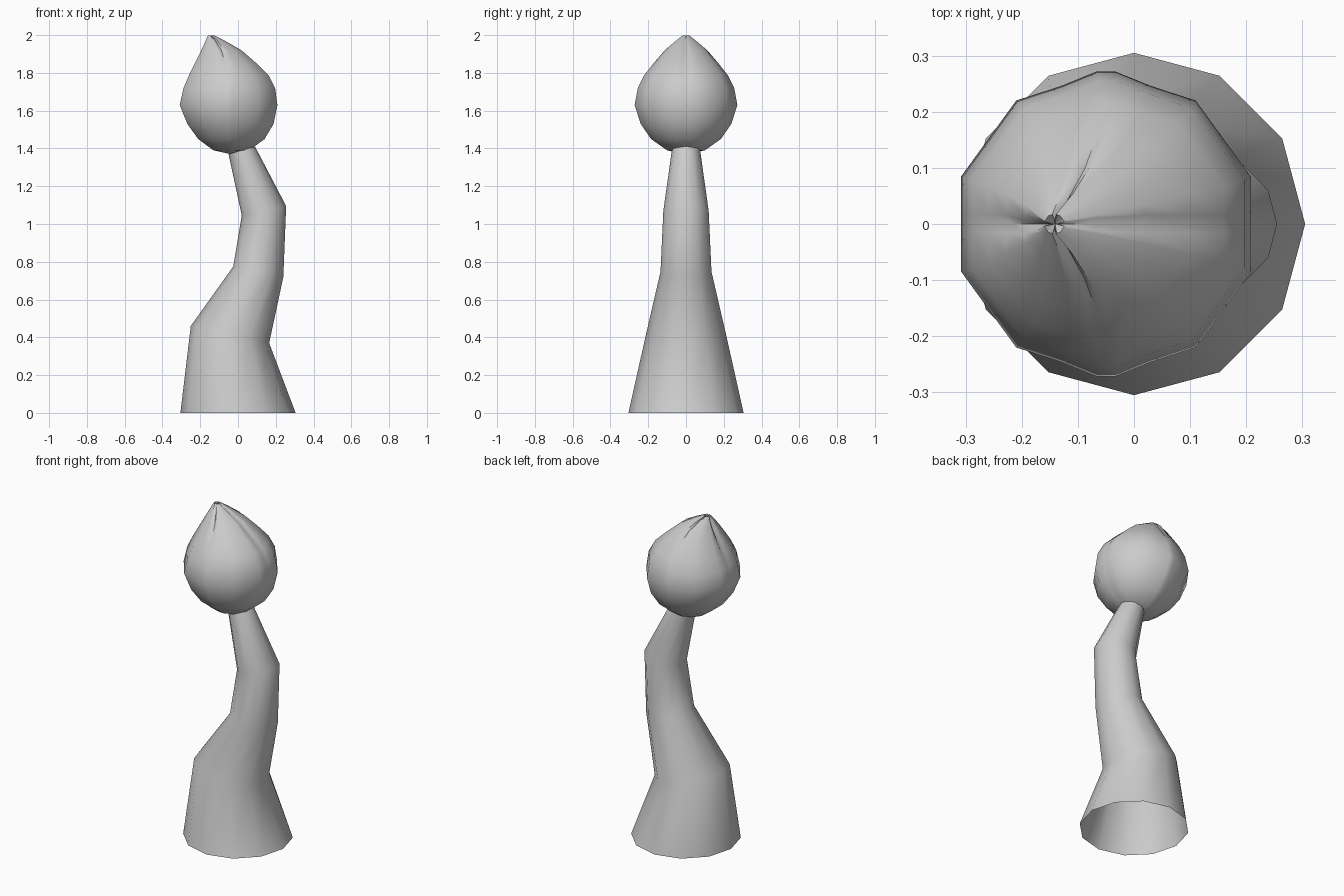
import bpy, bmesh, math
from mathutils import Vector

cube = bpy.data.objects.get("Cube")
if cube:
    bpy.data.objects.remove(cube, do_unlink=True)

grey = bpy.data.materials.new("plain grey")
grey.use_nodes = True
colour = (0.6, 0.6, 0.6, 1)
grey.diffuse_color = colour
grey.node_tree.nodes["Principled BSDF"].inputs["Base Color"].default_value = colour


def loft(name, rings, tip=None, foot=None):
    """Skin a list of equal-length rings, with optional end points."""
    bm = bmesh.new()
    loops = [[bm.verts.new(p) for p in ring] for ring in rings]
    n = len(loops[0])
    for a, b in zip(loops, loops[1:]):
        for i in range(n):
            j = (i + 1) % n
            bm.faces.new((a[i], a[j], b[j], b[i]))
    for point, loop in ((foot, loops[0]), (tip, loops[-1])):
        if point:
            v = bm.verts.new(point)
            for i in range(n):
                bm.faces.new((loop[i], loop[(i + 1) % n], v))
    bmesh.ops.recalc_face_normals(bm, faces=bm.faces)
    mesh = bpy.data.meshes.new(name)
    bm.to_mesh(mesh)
    bm.free()
    obj = bpy.data.objects.new(name, mesh)
    bpy.context.collection.objects.link(obj)
    mesh.materials.append(grey)
    bpy.ops.object.select_all(action="DESELECT")
    obj.select_set(True)
    bpy.context.view_layer.objects.active = obj
    bpy.ops.object.shade_smooth_by_angle(angle=math.radians(65))
    return obj


# Bent stem: tilted rings given by left and right edge points and depth
stem_rings = []
for xl, zl, xr, zr, depth in (
        (-.305, 0, .305, 0, .305),
        (-.25, .46, .165, .37, .212),
        (-.025, .775, .24, .72, .135),
        (.02, 1.045, .255, 1.095, .12),
        (-.05, 1.37, .09, 1.41, .075)):
    left, right = Vector((xl, 0, zl)), Vector((xr, 0, zr))
    mid, half = (left + right) / 2, (right - left) / 2
    angles = [math.tau * i / 12 for i in range(12)]
    stem_rings.append([mid + half * math.cos(a) + Vector((0, depth * math.sin(a), 0))
                       for a in angles])
loft("bent_stem", stem_rings)


# Closed bud: ten-sided rings, creased along four seams
def bud_ring(z, cx, r, crease):
    points = []
    for k in range(20):
        a = math.tau * k / 20
        corner = k % 2 == 1
        radius = r if corner else r * math.cos(math.pi / 10)
        out = Vector((math.cos(a), math.sin(a), 0))
        if k % 5 == 0:
            # groove between two lips
            side = Vector((-out.y, out.x, 0)) * min(.016, r * .2)
            inner = out * (radius - crease)
            points += [out * radius - side, inner, out * radius + side]
        else:
            points.append(out * radius)
    return [p + Vector((cx, 0, z)) for p in points]


bud_profile = (
    (1.39, -.035, .10, 0), (1.45, -.035, .185, 0), (1.53, -.04, .24, 0),
    (1.63, -.05, .272, 0), (1.72, -.046, .255, 0), (1.79, -.049, .22, .004),
    (1.85, -.065, .172, .012), (1.92, -.088, .112, .014),
    (1.97, -.12, .054, .014), (1.998, -.142, .018, .012))
loft("closed_bud", [bud_ring(*row) for row in bud_profile],
     tip=(-.14, 0, 1.975), foot=(-.04, 0, 1.37))
